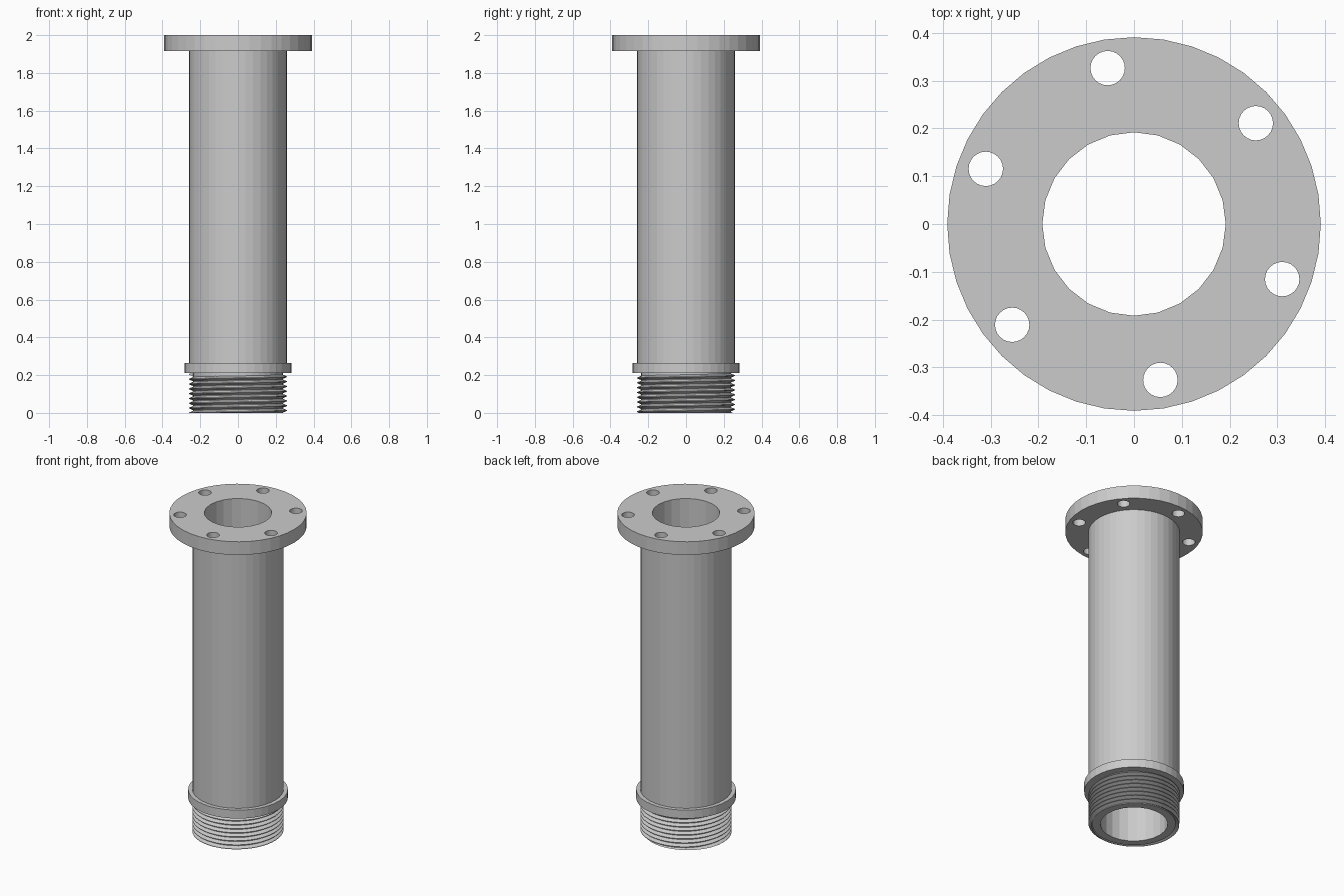
import bpy, bmesh, math
from mathutils import Matrix, Vector

default = bpy.data.objects.get("Cube")
if default:
    bpy.data.objects.remove(default, do_unlink=True)

TOP, FLANGE_Z, COLLAR_TOP, COLLAR_Z = 2.0, 1.917, 0.265, 0.212
BORE, BARREL, ROOT = 0.192, 0.26, 0.238
SEGMENTS, BORE_SEGMENTS = 40, 24

# Single grey metal
metal = bpy.data.materials.new("grey_metal")
metal.use_nodes = True
grey = (0.6, 0.6, 0.6, 1)
metal.diffuse_color = grey
metal.node_tree.nodes["Principled BSDF"].inputs["Base Color"].default_value = grey


def add_object(name, bm):
    bmesh.ops.recalc_face_normals(bm, faces=bm.faces)
    mesh = bpy.data.meshes.new(name)
    bm.to_mesh(mesh)
    bm.free()
    obj = bpy.data.objects.new(name, mesh)
    bpy.context.collection.objects.link(obj)
    mesh.materials.append(metal)
    return obj


def add_cylinder(bm, radius, low, high, segments, x=0, y=0):
    bmesh.ops.create_cone(bm, cap_ends=True, segments=segments,
                          radius1=radius, radius2=radius, depth=high - low,
                          matrix=Matrix.Translation((x, y, (low + high) / 2)))


def bored_part(name, radius, low, high, cutter):
    bm = bmesh.new()
    add_cylinder(bm, radius, low, high, SEGMENTS)
    obj = add_object(name, bm)
    cut = obj.modifiers.new("bore", "BOOLEAN")
    cut.operation = "DIFFERENCE"
    cut.solver = "EXACT"
    cut.object = cutter
    return obj


# Cutter for the bore and the ring of six bolt holes
bm = bmesh.new()
add_cylinder(bm, BORE, -0.1, TOP + 0.1, BORE_SEGMENTS)
for i in range(6):
    a = math.radians(39.6 + 60 * i)
    add_cylinder(bm, 0.036, FLANGE_Z - 0.1, TOP + 0.1, 24,
                 0.331 * math.cos(a), 0.331 * math.sin(a))
cutter = add_object("hole_cutter", bm)
cutter.hide_render = True
cutter.hide_set(True)
cutter.display_type = "WIRE"

# Pipe parts
parts = [
    bored_part("flange", 0.391, FLANGE_Z, TOP, cutter),
    bored_part("pipe_barrel", BARREL, COLLAR_TOP - 0.01, FLANGE_Z + 0.01, cutter),
    bored_part("collar", 0.284, COLLAR_Z, COLLAR_TOP, cutter),
    bored_part("thread_core", ROOT, 0, COLLAR_Z + 0.01, cutter),
]

# Helical thread ridge, trimmed flat at the bottom end
pitch, turns, steps = 0.0255, 9, 48
bm = bmesh.new()
previous = None
for i in range(turns * steps + 1):
    a = 2 * math.pi * i / steps + math.pi
    z = pitch * (i / steps - 1)
    ring = [bm.verts.new((r * math.cos(a), r * math.sin(a), z + dz * pitch))
            for r, dz in ((ROOT - 0.004, -0.5), (BARREL, -0.06),
                          (BARREL, 0.06), (ROOT - 0.004, 0.5))]
    if previous:
        for k in range(4):
            n = (k + 1) % 4
            bm.faces.new((previous[k], previous[n], ring[n], ring[k]))
    else:
        bm.faces.new(ring)
    previous = ring
bm.faces.new(previous)
cut = bmesh.ops.bisect_plane(bm, geom=bm.verts[:] + bm.edges[:] + bm.faces[:],
                             plane_co=Vector((0, 0, 0)),
                             plane_no=Vector((0, 0, 1)), clear_inner=True)
edges = [e for e in cut["geom_cut"] if isinstance(e, bmesh.types.BMEdge)]
bmesh.ops.holes_fill(bm, edges=edges, sides=0)
add_object("thread_ridge", bm)

# Cut the bores for good and drop the helper
graph = bpy.context.evaluated_depsgraph_get()
for obj in parts:
    baked = bpy.data.meshes.new_from_object(obj.evaluated_get(graph))
    obj.modifiers.clear()
    obj.data = baked
bpy.data.objects.remove(cutter, do_unlink=True)
